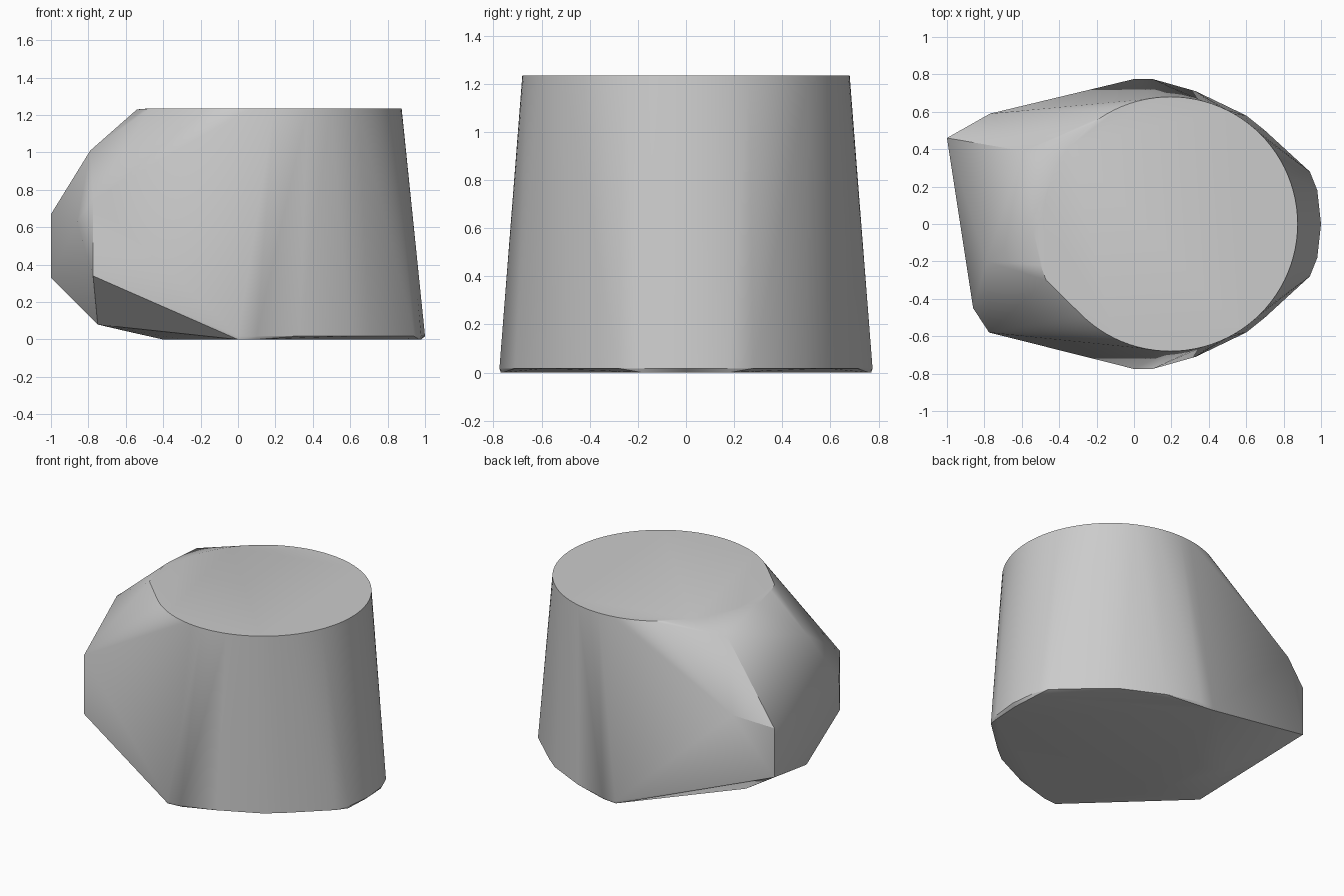
import bpy, bmesh, math

cube = bpy.data.objects.get("Cube")
if cube:
    bpy.data.objects.remove(cube, do_unlink=True)

grey = bpy.data.materials.new("plain grey")
grey.use_nodes = True
colour = (0.6, 0.6, 0.6, 1)
grey.diffuse_color = colour
grey.node_tree.nodes["Principled BSDF"].inputs["Base Color"].default_value = colour

# Round rim of the cup
SIDES = 96
CENTRE, RADIUS, HEIGHT = 0.195, 0.68, 1.235
points = []
for i in range(SIDES):
    a = math.tau * i / SIDES
    points.append((CENTRE + RADIUS * math.cos(a), RADIUS * math.sin(a), HEIGHT))

# Foot: faceted outline just above the ground, and the flat sole
foot = [(1, 0), (0.98, 0.18), (0.94, 0.28), (0.7, 0.5), (0.6, 0.58),
        (0.33, 0.71), (0.1, 0.775), (0, 0.775)]
sole = [(0.98, 0), (0.97, 0.18), (0.1, 0.76), (0, 0.77), (-0.3, 0.35), (-0.4, 0.15)]
for outline, z in ((foot, 0.018), (sole, 0)):
    for x, y in outline:
        points += [(x, y, z), (x, -y, z)]

# Bulge enclosing the handle on the right side
points += [
    (-0.54, 0.03, 1.23), (-0.54, -0.03, 1.23), (-0.5, -0.22, 1.232), (-0.47, -0.3, 1.235),
    (-0.59, 0.39, 1.17), (-0.79, -0.2, 1.01),
    (-0.77, 0.59, 0.75), (-0.775, -0.58, 0.75), (-0.775, -0.58, 0.34),
    (-1, 0.46, 0.67), (-1, 0.46, 0.33), (-0.86, -0.45, 0.63),
    (-0.75, -0.25, 0.08), (-0.6, 0.2, 0.045),
]

# Wrap everything in one convex shell
bm = bmesh.new()
for p in points:
    bm.verts.new(p)
hull = bmesh.ops.convex_hull(bm, input=bm.verts[:])
loose = {g for g in hull["geom_interior"] + hull["geom_unused"]
         if isinstance(g, bmesh.types.BMVert)}
bmesh.ops.delete(bm, geom=list(loose), context="VERTS")
bmesh.ops.dissolve_limit(bm, angle_limit=math.radians(0.5),
                         verts=bm.verts[:], edges=bm.edges[:])
bmesh.ops.recalc_face_normals(bm, faces=bm.faces[:])

mesh = bpy.data.meshes.new("cup_shell")
bm.to_mesh(mesh)
bm.free()
mesh.materials.append(grey)
shell = bpy.data.objects.new("cup_shell", mesh)
bpy.context.collection.objects.link(shell)

# Smooth wall with sharp rim and creases
bpy.context.view_layer.objects.active = shell
shell.select_set(True)
bpy.ops.object.shade_smooth_by_angle(angle=math.radians(30))
